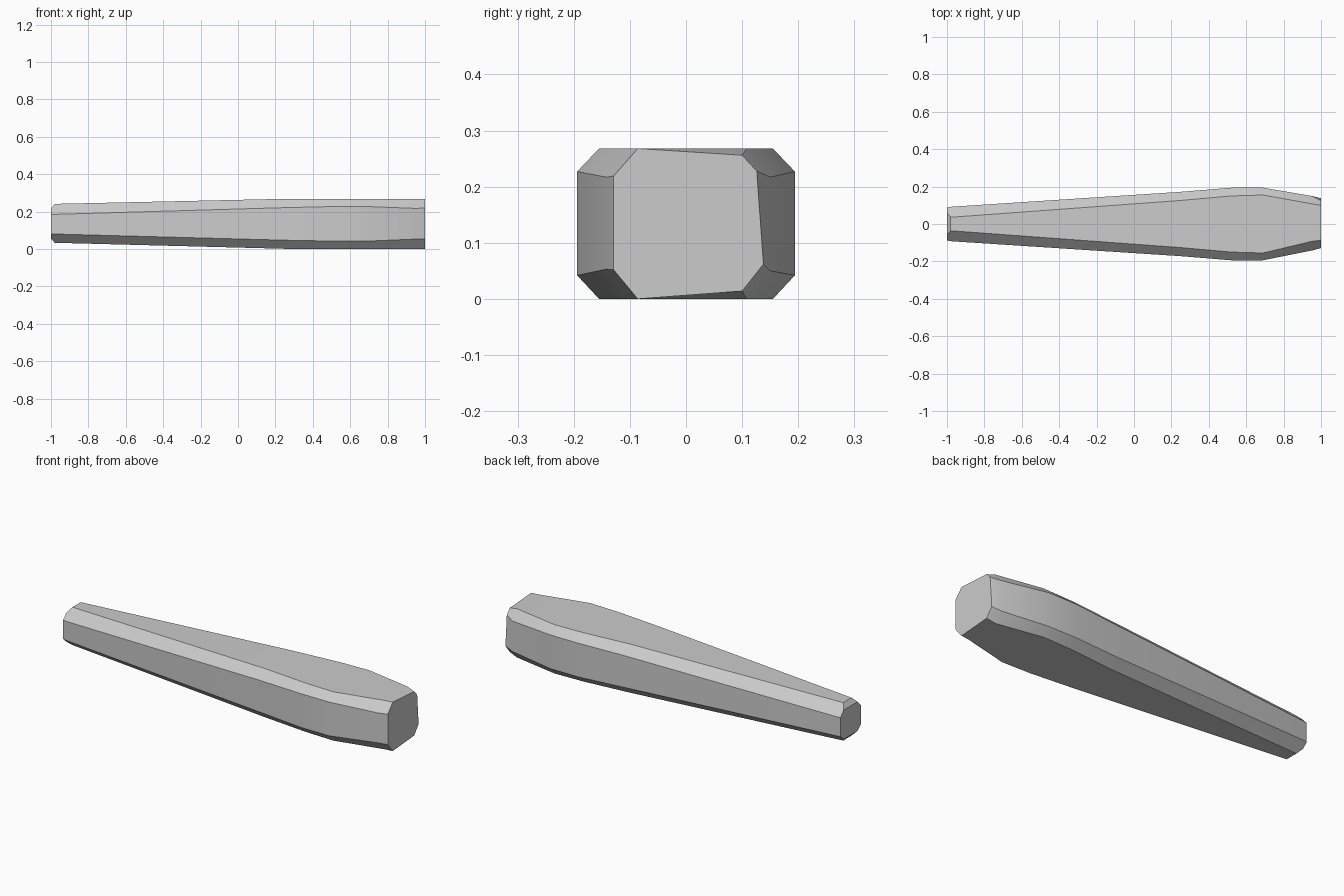
import bpy
import bmesh
import math

cube = bpy.data.objects.get("Cube")
if cube:
    bpy.data.objects.remove(cube, do_unlink=True)

grey = bpy.data.materials.new("plain grey")
grey.use_nodes = True
colour = (0.6, 0.6, 0.6, 1)
grey.diffuse_color = colour
grey.node_tree.nodes["Principled BSDF"].inputs["Base Color"].default_value = colour


def octagon(x, outer, inner, bottom, low, high, top):
    """Symmetric chamfered cross-section at x."""
    return [(x, -inner, bottom), (x, inner, bottom), (x, outer, low), (x, outer, high),
            (x, inner, top), (x, -inner, top), (x, -outer, high), (x, -outer, low)]


# Tapered body, from the narrow tip to the wide shoulder
sections = [
    octagon(-1.0, 0.088, 0.06, 0.055, 0.08, 0.185, 0.215),
    octagon(-0.98, 0.092, 0.036, 0.033, 0.08, 0.185, 0.241),
    octagon(0.25, 0.172, 0.126, 0.001, 0.047, 0.221, 0.268),
    octagon(0.52, 0.194, 0.15, 0.0, 0.042, 0.227, 0.268),
    octagon(0.69, 0.194, 0.155, 0.0, 0.042, 0.227, 0.268),
]
# Butt end, lopsided: wide chamfer in front, narrow worn edge behind
sections.append([(0.95, -0.093, 0), (0.95, 0.108, 0), (0.95, 0.15, 0.05), (0.95, 0.15, 0.217),
                 (0.95, 0.108, 0.268), (0.95, -0.093, 0.268), (0.95, -0.142, 0.217), (0.95, -0.142, 0.053)])
sections.append([(1, -0.086, 0), (1, 0.1, 0.014), (1, 0.138, 0.062), (1, 0.126, 0.228),
                 (1, 0.1, 0.256), (1, -0.086, 0.268), (1, -0.129, 0.219), (1, -0.129, 0.052)])

bm = bmesh.new()
rings = [[bm.verts.new(p) for p in section] for section in sections]
for a, b in zip(rings, rings[1:]):
    for i in range(8):
        j = (i + 1) % 8
        bm.faces.new((a[i], a[j], b[j], b[i]))
bm.faces.new(rings[0])
bm.faces.new(rings[-1])
bmesh.ops.recalc_face_normals(bm, faces=bm.faces)

mesh = bpy.data.meshes.new("tapered_bar")
bm.to_mesh(mesh)
bm.free()
mesh.materials.append(grey)
bar = bpy.data.objects.new("tapered_bar", mesh)
bpy.context.collection.objects.link(bar)

# Soft along the length, crisp at the chamfers
bpy.context.view_layer.objects.active = bar
bar.select_set(True)
bpy.ops.object.shade_smooth_by_angle(angle=math.radians(30))
